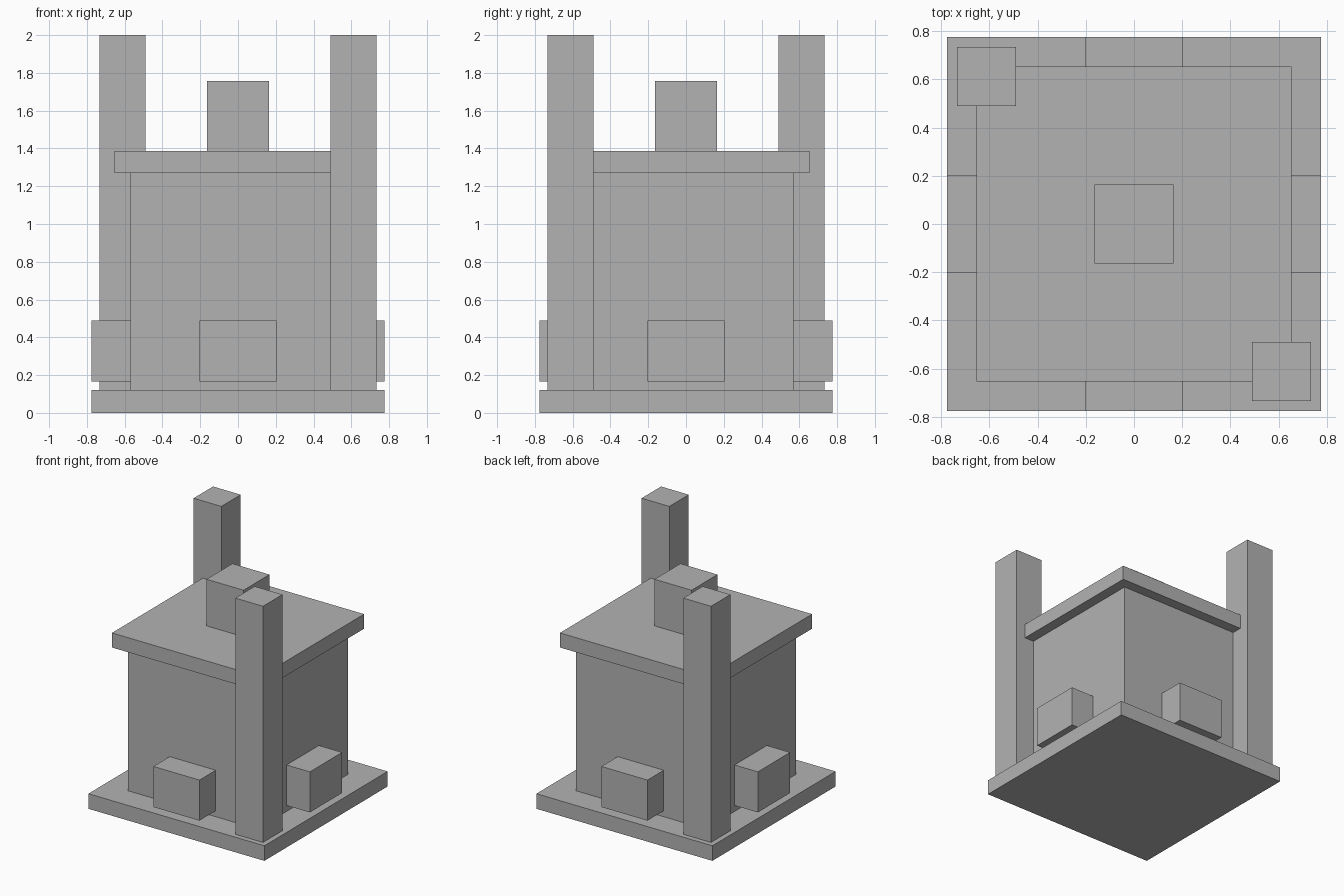
import bpy
from math import cos, sin, pi

# Remove the default cube
cube = bpy.data.objects.get("Cube")
if cube:
    bpy.data.objects.remove(cube, do_unlink=True)

# Single grey material
grey = bpy.data.materials.new("plain_grey")
grey.use_nodes = True
colour = (0.45, 0.45, 0.45, 1)
grey.diffuse_color = colour
grey.node_tree.nodes["Principled BSDF"].inputs["Base Color"].default_value = colour


def box(name, x, y, width, depth, bottom, top):
    """Flat-sided block centred on x, y and spanning bottom to top."""
    bpy.ops.mesh.primitive_cube_add(size=1, location=(x, y, (bottom + top) / 2))
    part = bpy.context.object
    part.name = name
    part.scale = (width, depth, top - bottom)
    bpy.ops.object.transform_apply(location=False, rotation=False, scale=True)
    part.data.materials.append(grey)
    return part


# Stacked central parts
box("base_plate", 0, 0, 1.55, 1.55, 0, 0.12)
box("main_body", 0, 0, 1.14, 1.14, 0.12, 1.27)
box("roof_slab", 0, 0, 1.306, 1.306, 1.27, 1.386)
box("roof_block", 0, 0, 0.326, 0.326, 1.386, 1.757)

# Tall posts on two opposite corners
for name, side in (("front_left_post", 1), ("back_right_post", -1)):
    box(name, 0.612 * side, -0.612 * side, 0.244, 0.244, 0.12, 2)

# One block on each wall, raised slightly above the base
for i, name in enumerate(("left", "back", "right", "front")):
    dx, dy = round(cos(i * pi / 2)), round(sin(i * pi / 2))
    width, depth = (0.205, 0.406) if dx else (0.406, 0.205)
    box(name + "_wall_block", 0.6725 * dx, 0.6725 * dy, width, depth, 0.167, 0.49)
